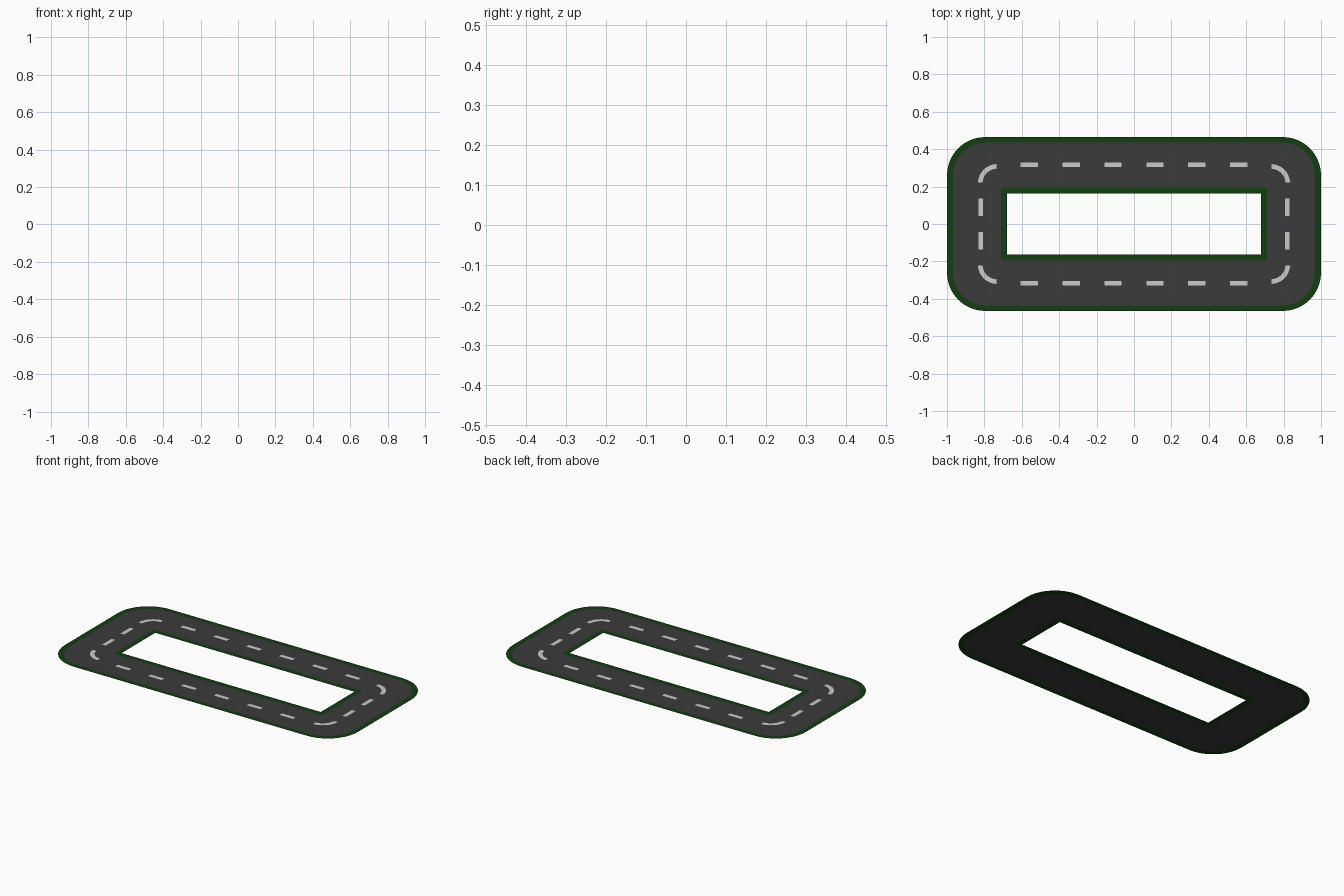
import bpy, math

if "Cube" in bpy.data.objects:
    bpy.data.objects.remove(bpy.data.objects["Cube"])

def material(name, rgb):
    m = bpy.data.materials.new(name)
    m.diffuse_color = (*rgb, 1)
    m.use_nodes = True
    m.node_tree.nodes["Principled BSDF"].inputs["Base Color"].default_value = m.diffuse_color
    return m

asphalt = material("asphalt grey", (0.044, 0.044, 0.044))
grass = material("grass green", (0.005, 0.05, 0.005))
paint = material("paint white", (0.6, 0.6, 0.6))
STEPS = 10  # segments per rounded corner

def add(name, verts, faces, mat):
    mesh = bpy.data.meshes.new(name)
    mesh.from_pydata(verts, [], faces)
    mesh.materials.append(mat)
    ob = bpy.data.objects.new(name, mesh)
    bpy.context.collection.objects.link(ob)

def rounded_rect(hx, hy, r):
    """Counter-clockwise rounded rectangle outline."""
    pts = []
    for q, (sx, sy) in enumerate([(1, 1), (-1, 1), (-1, -1), (1, -1)]):
        for i in range(STEPS + 1):
            a = math.pi / 2 * (q + i / STEPS)
            pts.append((sx * (hx - r) + r * math.cos(a),
                        sy * (hy - r) + r * math.sin(a), 0))
    return pts

def ring(name, outer, inner, mat):
    """Flat upward-facing band between two outlines."""
    n = len(outer)
    faces = [(i, (i + 1) % n, n + (i + 1) % n, n + i) for i in range(n)]
    add(name, outer + inner, faces, mat)

# Road loop with a grass verge on both sides
verge_edge = rounded_rect(1.0, 0.465, 0.205)
road_outer = rounded_rect(0.967, 0.435, 0.175)
road_inner = rounded_rect(0.712, 0.196, 0.01)
hole_edge = rounded_rect(0.679, 0.164, 0.001)
ring("outer_verge", verge_edge, road_outer, grass)
ring("road", road_outer, road_inner, asphalt)
ring("inner_verge", road_inner, hole_edge, grass)

# Painted centre-line dashes, just above the road
Z, W = 0.001, 0.0125
verts, faces = [], []

def dash(cx, cy, hx, hy):
    b = len(verts)
    verts.extend([(cx - hx, cy - hy, Z), (cx + hx, cy - hy, Z),
                  (cx + hx, cy + hy, Z), (cx - hx, cy + hy, Z)])
    faces.append((b, b + 1, b + 2, b + 3))

for s in (-1, 1):
    for i in range(6):
        dash(-0.56 + 0.224 * i, s * 0.317, 0.046, W)
    for y in (-0.09, 0.09):
        dash(s * 0.82, y, W, 0.046)

# Curved corner dashes
for q, (sx, sy) in enumerate([(1, 1), (-1, 1), (-1, -1), (1, -1)]):
    b = len(verts)
    for i in range(9):
        a = math.pi / 2 * q + math.radians(2 + 86 * i / 8)
        for r in (0.09 - W, 0.09 + W):
            verts.append((sx * 0.732 + r * math.cos(a), sy * 0.218 + r * math.sin(a), Z))
    for i in range(8):
        k = b + 2 * i
        faces.append((k, k + 1, k + 3, k + 2))
add("lane_dashes", verts, faces, paint)
